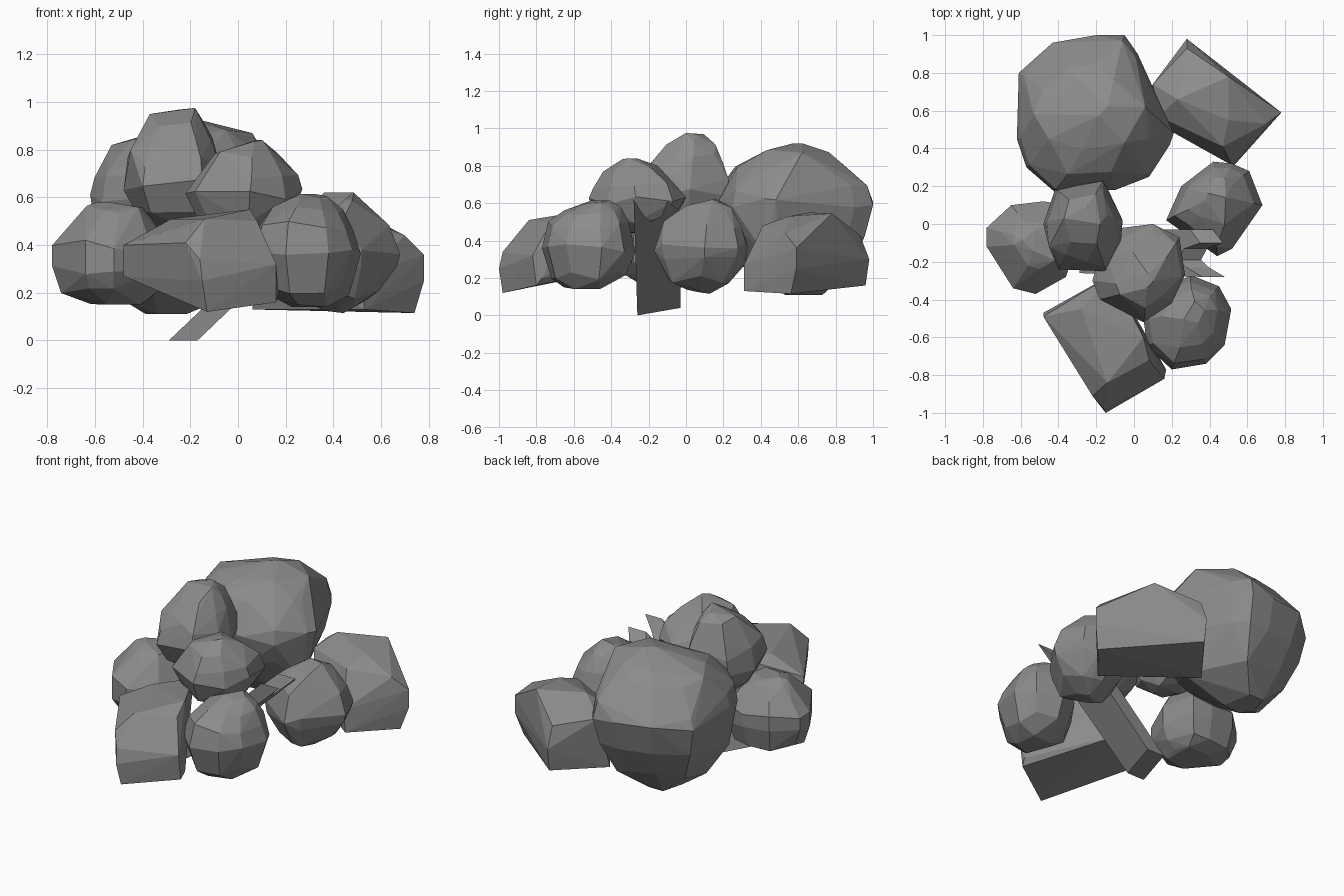
import bpy, bmesh, math, random
from mathutils import Vector

stone = bpy.data.materials.new("dark_stone")
stone.diffuse_color = (.26, .26, .26, 1)


def finish(name, bm):
    bmesh.ops.recalc_face_normals(bm, faces=bm.faces)
    me = bpy.data.meshes.new(name)
    bm.to_mesh(me)
    bm.free()
    me.materials.append(stone)
    ob = bpy.data.objects.new(name, me)
    bpy.context.collection.objects.link(ob)
    return ob


def hull(name, pts, angle=5):
    """Faceted stone: convex hull with nearly flat neighbours merged."""
    bm = bmesh.new()
    for p in pts:
        bm.verts.new(p)
    res = bmesh.ops.convex_hull(bm, input=bm.verts)
    junk = {g for g in res["geom_interior"] + res["geom_unused"]
            if isinstance(g, bmesh.types.BMVert) and g.is_valid}
    bmesh.ops.delete(bm, geom=list(junk), context='VERTS')
    bmesh.ops.dissolve_limit(bm, angle_limit=math.radians(angle),
                             verts=bm.verts, edges=bm.edges)
    return finish(name, bm)


def boulder(name, outline, levels, seed, extra=(), jitter=0.05):
    """Stack scaled copies of the plan outline: levels are (z, scale, dx, dy)."""
    rnd = random.Random(seed)
    c = sum((Vector(p) for p in outline), Vector((0, 0))) / len(outline)
    zs = [l[0] for l in levels]
    pts = list(extra)
    for i, (z, s, dx, dy) in enumerate(levels):
        for j, p in enumerate(outline):
            if s < 0.5 and (i + j) % 2:
                continue
            k = s * (1 - (0 if s >= 1 else rnd.uniform(0, jitter)))
            q = c + (Vector(p) - c) * k
            zz = min(max(z + rnd.uniform(-0.025, 0.025), min(zs)), max(zs))
            pts.append((q.x + dx, q.y + dy, zz))
    hull(name, pts)


# Large rear boulder
boulder("large_boulder",
        [(-.62, .45), (-.61, .8), (-.43, .96), (-.2, 1), (-.05, 1), (.02, .9),
         (.21, .48), (.19, .42), (.08, .25), (-.1, .18), (-.42, .17), (-.57, .3)],
        [(.11, .25, -.08, .05), (.25, .7, -.02, 0), (.43, .92, 0, 0), (.6, 1, 0, 0),
         (.67, .97, 0, 0), (.79, .72, .01, -.02), (.86, .46, .03, .0),
         (.92, .08, .05, .02)], 3,
        extra=[(.06, .62, .87), (-.45, .45, .84), (.14, .42, .33), (-.53, .58, .82),
               (-.58, .4, .34), (-.5, .51, .18), (-.35, .73, .11)])

# Lower ring of boulders
boulder("right_boulder",
        [(.17, .02), (.27, -.04), (.44, -.17), (.52, -.13), (.68, .1),
         (.61, .28), (.52, .32), (.42, .33), (.25, .2)],
        [(.115, .25, -.01, -.03), (.19, .66, 0, -.02), (.29, .96, 0, 0), (.37, 1, 0, 0),
         (.49, .85, 0, .01), (.57, .56, 0, .02), (.62, .22, 0, .04)], 5)
boulder("front_right_boulder",
        [(.05, -.5), (.07, -.65), (.2, -.77), (.38, -.74), (.48, -.64),
         (.515, -.45), (.45, -.33), (.3, -.27), (.15, -.35)],
        [(.14, .45, 0, -.02), (.21, .8, 0, 0), (.36, 1, 0, 0), (.48, .9, 0, 0),
         (.56, .64, .01, .02), (.615, .25, .03, .05)], 8)
boulder("left_boulder",
        [(-.78, -.02), (-.65, .1), (-.48, .12), (-.36, .1), (-.3, -.1),
         (-.36, -.28), (-.52, -.37), (-.64, -.34), (-.78, -.12)],
        [(.15, .5, .04, 0), (.21, .86, 0, 0), (.3, 1, 0, 0), (.4, 1, 0, 0),
         (.48, .78, .01, 0), (.54, .52, .03, 0), (.58, .22, .0, .02)], 11)

# Upper boulders resting on the ring
boulder("top_boulder",
        [(-.48, 0), (-.42, .18), (-.3, .21), (-.16, .23), (-.06, .02),
         (-.07, -.1), (-.15, -.25), (-.4, -.24)],
        [(.46, .4, 0, 0), (.53, .78, 0, 0), (.65, 1, 0, 0), (.75, .95, 0, .01),
         (.84, .78, 0, .02), (.91, .56, 0, .03), (.97, .25, .02, .04)], 14,
        extra=[(-.37, .03, .95), (-.18, .0, .975), (-.45, -.12, .8),
               (-.25, -.2, .8), (-.2, .2, .79), (-.16, .15, .86)])
boulder("upper_front_boulder",
        [(-.22, -.3), (-.18, -.15), (-.06, -.02), (.1, 0), (.24, -.07),
         (.27, -.27), (.2, -.42), (.05, -.52), (-.18, -.4)],
        [(.44, .4, 0, -.03), (.51, .8, 0, -.01), (.61, 1, 0, 0), (.69, .9, .01, -.01),
         (.78, .6, .02, -.04), (.84, .15, .04, -.06)], 17)

# Angular blocks
hull("front_block", [
    (-.48, -.47, .27), (-.13, -.98, .12), (.16, -.8, .16), (-.15, -.29, .26),
    (-.48, -.49, .4), (-.28, -.45, .51), (-.12, -.27, .52), (.05, -.6, .55),
    (-.15, -1, .25), (-.16, -.98, .34), (-.22, -.91, .41), (-.14, -.84, .51),
    (.08, -.72, .5), (.16, -.82, .32), (.17, -.77, .2)], 3)
hull("rear_block", [
    (.28, .96, .16), (.06, .67, .13), (.74, .56, .115), (.53, .31, .13),
    (.28, .98, .3), (.78, .59, .36), (.78, .59, .25), (.52, .31, .27),
    (.28, .93, .43), (.1, .74, .45), (.23, .66, .55), (.5, .78, .545),
    (.7, .53, .44), (.5, .55, .53), (.47, .41, .48), (.13, .57, .46),
    (.18, .5, .36)], 3)

# Leaning plank with a splintered upper end: (y, z) profile sheared along x
bm = bmesh.new()
profile = [(-.26, 0), (-.03, .04), (-.03, .56), (-.1, .61), (-.13, .53),
           (-.19, .5), (-.23, .54), (-.28, .62)]
face = bm.faces.new([bm.verts.new((-.29 + 1.05 * z, y, z)) for y, z in profile])
ext = bmesh.ops.extrude_face_region(bm, geom=[face])
top = [v for v in ext["geom"] if isinstance(v, bmesh.types.BMVert)]
bmesh.ops.translate(bm, verts=top, vec=(.12, 0, 0))
finish("splintered_plank", bm)
